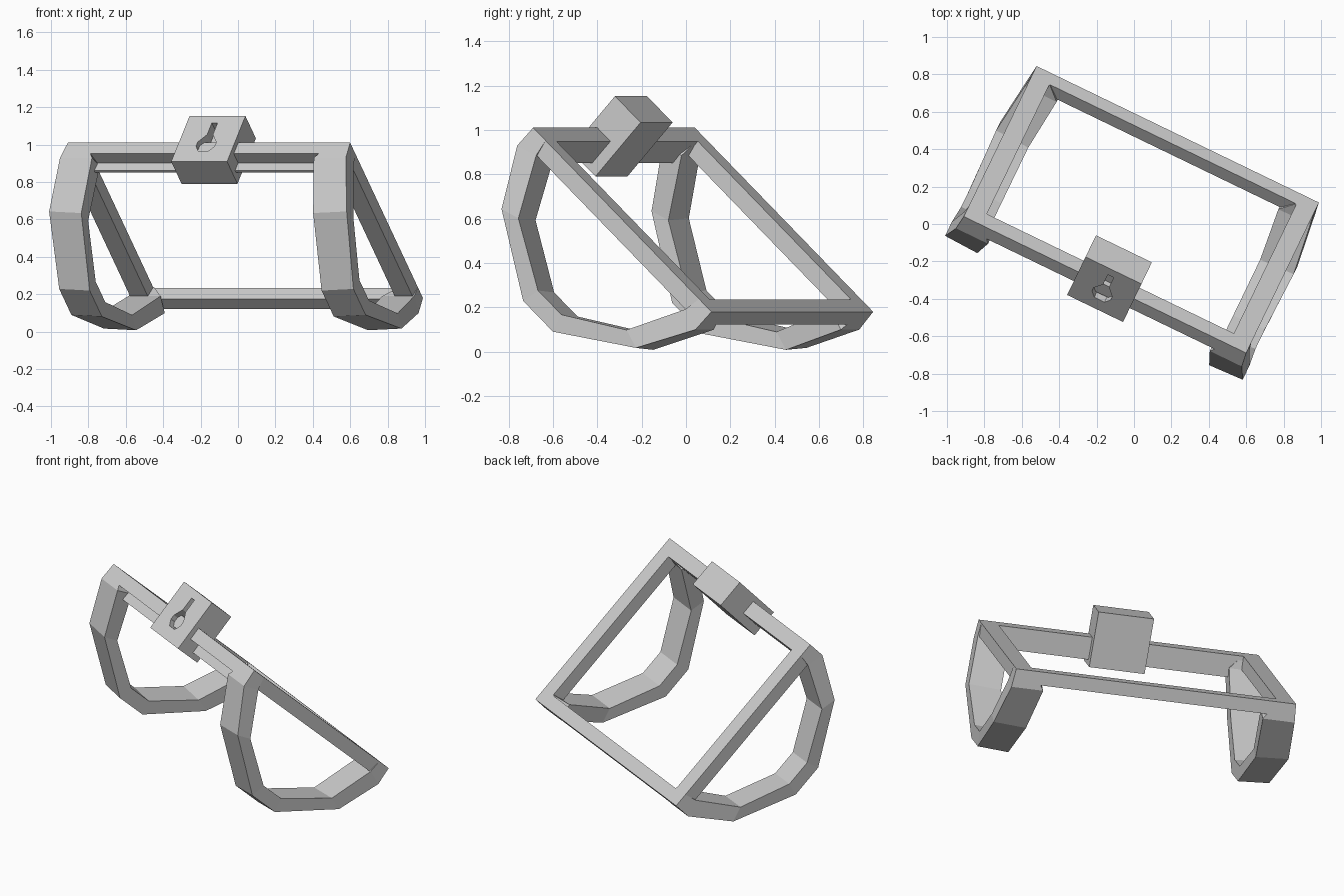
import bpy, bmesh, math
from mathutils import Vector

if "Cube" in bpy.data.objects:
    bpy.data.objects.remove(bpy.data.objects["Cube"])

# Local axes: u along the frame, s down the slope, t into the underside
YAW, TILT = math.radians(-25.8), math.radians(42.9)
ORIGIN = Vector((-0.91, 0.04, 1.01))
U = Vector((math.cos(YAW), math.sin(YAW), 0))
V = Vector((-math.sin(YAW), math.cos(YAW), 0))
Z = Vector((0, 0, 1))
S = V * math.cos(TILT) - Z * math.sin(TILT)
T = -V * math.sin(TILT) - Z * math.cos(TILT)
LENGTH, SPAN = 1.677, 1.22


def make(name, points, faces):
    bm = bmesh.new()
    verts = [bm.verts.new(ORIGIN + U * u + S * s + T * t) for u, s, t in points]
    for f in faces:
        bm.faces.new([verts[i] for i in f])
    bmesh.ops.recalc_face_normals(bm, faces=bm.faces)
    mesh = bpy.data.meshes.new(name)
    bm.to_mesh(mesh)
    bm.free()
    obj = bpy.data.objects.new(name, mesh)
    bpy.context.collection.objects.link(obj)
    return obj


def loft(name, rings):
    """Skin a chain of equal sized rings and cap both ends."""
    n = len(rings[0])
    points = [p for r in rings for p in r]
    faces = [tuple(range(n)), tuple(range(len(points) - n, len(points)))]
    for k in range(len(rings) - 1):
        for i in range(n):
            j = (i + 1) % n
            faces.append((k * n + i, k * n + j, (k + 1) * n + j, (k + 1) * n + i))
    return make(name, points, faces)


def bar(name, profile, u0, u1):
    return loft(name, [[(u, s, t) for s, t in profile] for u in (u0, u1)])


def rect(s0, s1, t0, t1):
    return [(s0, t0), (s1, t0), (s1, t1), (s0, t1)]


# Long bars of the tilted frame; the front one has a thin inner lip
bar("front_bar", [(0, 0), (0.09, 0), (0.09, 0.135), (0.073, 0.135),
                  (0.073, 0.08), (0, 0.08)], 0.02, LENGTH - 0.02)
bar("back_bar", rect(SPAN - 0.08, SPAN, 0, 0.08), 0.02, LENGTH - 0.02)

# Half of the arched side: outer (s, t), inner (s, t), bulge, inner u
half = [((0, 0), (0.085, 0), 0, 0.11),
        ((0, 0.11), (0.10, 0.078), 0.01, 0.18),
        ((0.15, 0.362), (0.24, 0.335), 0.045, 0.15),
        ((0.508, 0.595), (0.53, 0.51), 0.035, 0.15)]
arch = half + [((SPAN - o[0], o[1]), (SPAN - i[0], i[1]), b, w)
               for o, i, b, w in reversed(half)]

for side in ("left", "right"):
    place = (lambda u: u) if side == "left" else (lambda u: LENGTH - u)
    bar(side + "_side_bar", rect(0, SPAN, 0, 0.08), place(0), place(0.105))
    rings = []
    for (os, ot), (ns, nt), bulge, w in arch:
        deep = 0.012 if ot > 0.2 else 0
        rings.append([(place(-bulge), os, ot), (place(w), os, ot + deep),
                      (place(w), ns, nt + deep), (place(-bulge), ns, nt)])
    loft(side + "_arch", rings)

# Lock box with a recessed keyhole
lock = bar("lock_box", rect(-0.032, 0.143, -0.165, 0.167), 0.68, 1.012)
key = [(0.017, -0.115), (0.017, -0.03), (0.055, 0.025), (0.055, 0.055), (0.03, 0.09)]
key += [(-u, t) for u, t in reversed(key)]
cutter = loft("keyhole_cutter", [[(0.846 + u, s, t) for u, t in key]
                                 for s in (-0.08, 0.03)])
cutter.hide_render = True
cutter.hide_viewport = True
cut = lock.modifiers.new("keyhole", "BOOLEAN")
cut.operation = "DIFFERENCE"
cut.object = cutter
cut.solver = "EXACT"
